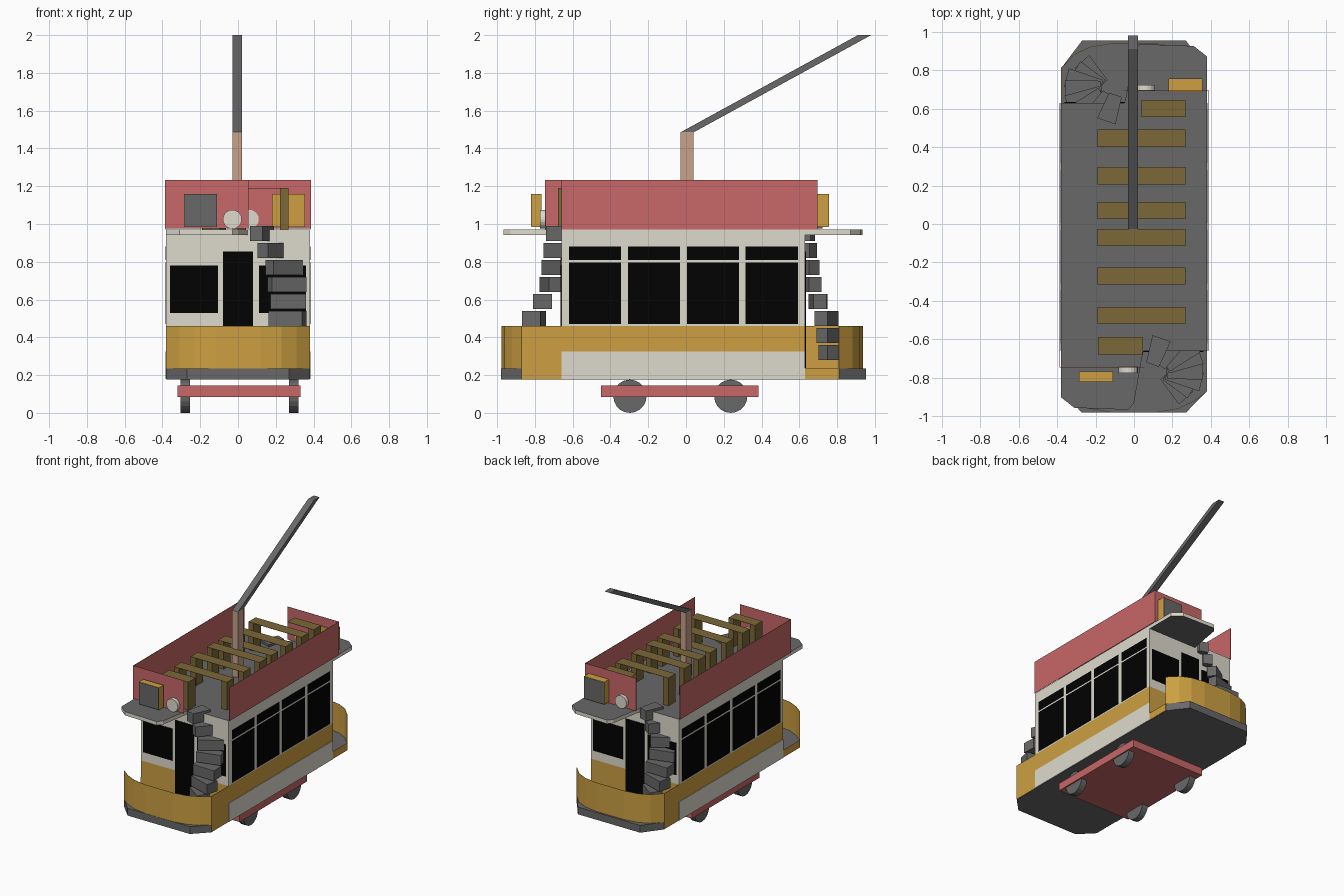
import bpy
import bmesh
from math import radians, cos, sin, pi
from mathutils import Matrix, Vector

cube = bpy.data.objects.get("Cube")
if cube:
    bpy.data.objects.remove(cube, do_unlink=True)


def material(name, rgb):
    m = bpy.data.materials.new(name)
    m.use_nodes = True
    m.diffuse_color = (*rgb, 1)
    m.node_tree.nodes["Principled BSDF"].inputs["Base Color"].default_value = (*rgb, 1)
    return m


GOLD = material("gold paint", (0.61, 0.35, 0.054))
RED = material("red paint", (0.58, 0.135, 0.135))
CREAM = material("cream paint", (0.73, 0.71, 0.61))
GREY = material("dark grey", (0.14, 0.14, 0.14))
BLACK = material("black glass", (0.0005, 0.0005, 0.0005))
WOOD = material("bench wood", (0.2, 0.14, 0.04))
MAST = material("mast brown", (0.57, 0.36, 0.26))


def finish(name, bm, *mats):
    bmesh.ops.recalc_face_normals(bm, faces=bm.faces)
    mesh = bpy.data.meshes.new(name)
    bm.to_mesh(mesh)
    bm.free()
    for m in mats:
        mesh.materials.append(m)
    obj = bpy.data.objects.new(name, mesh)
    bpy.context.collection.objects.link(obj)
    return obj


def prism(name, pts, z0, z1, side, cap=None, shear=0):
    """Extrude a plan outline from z0 to z1; caps may have their own colour."""
    bm = bmesh.new()
    low = [bm.verts.new((x, y, z0)) for x, y in pts]
    high = [bm.verts.new((x, y + shear, z1)) for x, y in pts]
    for ring in (low, high):
        bm.faces.new(ring).material_index = 1 if cap else 0
    n = len(pts)
    for i in range(n):
        j = (i + 1) % n
        bm.faces.new((low[i], low[j], high[j], high[i]))
    return finish(name, bm, side, *([cap] if cap else []))


def box(name, x, y, z, mat):
    (x0, x1), (y0, y1) = x, y
    return prism(name, [(x0, y0), (x1, y0), (x1, y1), (x0, y1)], z[0], z[1], mat)


def disc(name, radius, depth, center, axis, mat, sides=20):
    bm = bmesh.new()
    turn = Matrix.Rotation(pi / 2, 4, "Y" if axis == "X" else "X")
    bmesh.ops.create_cone(bm, cap_ends=True, segments=sides, radius1=radius, radius2=radius,
                          depth=depth, matrix=Matrix.Translation(center) @ turn)
    return finish(name, bm, mat)


W = 0.38            # half width
Y0, Y1 = -0.66, 0.63  # cabin ends

# Underframe
floor = [(-0.378, -0.87), (-0.27, -0.98), (0.27, -0.98), (0.378, -0.87),
         (0.378, 0.81), (0.27, 0.953), (-0.27, 0.953), (-0.378, 0.81)]
prism("platform_floor", floor, 0.178, 0.235, GREY)

# Cabin shell: gold below the waist, cream above, grey open deck on top
bm = bmesh.new()
rings = [[bm.verts.new((x, y, z)) for x, y in ((-W, Y0), (W, Y0), (W, Y1), (-W, Y1))]
         for z in (0.18, 0.46, 0.972)]
for band in range(2):
    for i in range(4):
        j = (i + 1) % 4
        a, b = rings[band], rings[band + 1]
        bm.faces.new((a[i], a[j], b[j], b[i])).material_index = band
bm.faces.new(rings[2]).material_index = 2
finish("cabin", bm, GOLD, CREAM, GREY)

# Side skirts and windows
for side, s in (("left", 1), ("right", -1)):
    plate = sorted((s * (W - 0.001), s * (W + 0.003)))
    box(f"{side}_skirt", plate, (Y0, Y1), (0.18, 0.325), CREAM)
    for i in range(4):
        y = -0.62 + i * 0.312
        for part, z in (("pane", (0.47, 0.795)), ("top_light", (0.81, 0.88))):
            box(f"{side}_{part}_{i + 1}", plate, (y, y + 0.277), z, BLACK)

# Truck and wheels
box("truck_frame", (-0.32, 0.33), (-0.45, 0.385), (0.085, 0.145), RED)
for x in (-0.28, 0.295):
    for y in (-0.297, 0.237):
        disc("wheel", 0.088, 0.05, (x, y, 0.088), "X", GREY)


def build_end(end, back):
    """One end of the car; the back is the front given a half turn."""
    def turn(pts, shift, dx=0):
        return [(dx - x, -shift - y) for x, y in pts] if back else pts

    def ebox(part, x, y, z, mat, shift=0.03, dx=0):
        (xa, ya), (xb, yb) = turn([(x[0], y[0]), (x[1], y[1])], shift, dx)
        return box(f"{end}_{part}", sorted((xa, xb)), sorted((ya, yb)), z, mat)

    # End wall door and windows
    wall = (Y0 - 0.004, Y0 + 0.001)
    ebox("door", (-0.08, 0.08), wall, (0.236, 0.855), BLACK)
    ebox("wall_window_a", (-0.36, -0.105), wall, (0.53, 0.78), BLACK)
    ebox("wall_window_b", (0.11, 0.36), wall, (0.53, 0.78), BLACK)

    # Curved sheet dash with one closed side and one open entrance
    corner = -0.85 if back else -0.87
    half = [(0.12, -0.978), (0.23, -0.96), (0.31, -0.922), (W, corner)]
    outer = [(-x, y) for x, y in reversed(half)] + half
    inner = [(x * 0.995, y + 0.002) for x, y in reversed(outer)]
    prism(f"{end}_dash", turn(outer + inner, 0.04), 0.235, 0.46, GOLD)
    ebox("dash_side", (W - 0.002, W), (corner, Y0), (0.18, 0.46), GOLD, 0.04)
    ebox("entrance_sill", (-W, -W + 0.002), (corner, Y0), (0.18, 0.237), GOLD, 0.04)

    # Canopy over the entrance half of the platform
    canopy = [(-W, Y0), (-W, -0.9), (-0.31, -0.955), (-0.03, -0.965),
              (0.0, -0.93), (0.04, -0.7), (0.05, Y0)]
    prism(f"{end}_canopy", turn(canopy, 0.03), 0.943, 0.972, CREAM, GREY)

    # Upper deck sheet panels, destination box and lamp
    up = 0.05
    ebox("end_panel", (-0.387, 0.055), (-0.746, -0.744), (0.975, 1.232), RED, up)
    ebox("deck_side_panel", (-0.387, -0.385), (-0.746, 0.61 if back else Y1),
         (0.97, 1.232), RED, up)
    ebox("destination_box", (-0.285, -0.11), (-0.818, -0.75 if back else -0.766),
         (0.985, 1.16), GOLD, 0.064, 0.07)
    ebox("destination_plate", (-0.283, -0.112), (-0.821, -0.816), (0.987, 1.158),
         GREY, 0.064, 0.07)
    (lx, ly), = turn([(-0.03, -0.757)], up, 0.03)
    disc(f"{end}_lamp", 0.05, 0.032, (lx, ly, 1.025), "Y", CREAM)

    # Spiral stair of wedge treads
    for i in range(8):
        a = radians(17 * i - 48)
        c = Vector((0.15 - 0.03 * max(0, i - 5), -0.77 if i < 4 else -0.75))
        out, across = Vector((cos(a), sin(a))), Vector((-sin(a), cos(a)))
        r = 0.18 if i < 2 else 0.165 if i == 7 else 0.207
        tread = [c + out * d + across * w for d, w in
                 ((0.02, -0.035), (r, -0.05), (r, 0.05), (0.02, 0.035))]
        z = 0.28 + 0.09 * i
        prism(f"{end}_stair_tread_{i + 1}", turn([tuple(p) for p in tread], 0.06),
              z, z + 0.08, GREY)


build_end("front", False)
build_end("back", True)


# Benches: a thin plank on broad legs
def bench(name, x0, x1, y, legs):
    ys = (y - 0.045, y + 0.045)
    box(name + "_plank", (x0, x1), ys, (1.188, 1.19), WOOD)
    for x in legs:
        box(name + "_leg", (x, x + 0.045), ys, (0.972, 1.188), WOOD)


for i, y in enumerate((-0.475, -0.27, -0.07, 0.07, 0.25, 0.445)):
    bench(f"bench_{i + 1}", -0.19, 0.268, y, (-0.19, 0.223))
bench("short_bench_front", -0.187, 0.043, -0.632, (-0.187, -0.002))
bench("short_bench_back", 0.038, 0.268, 0.6, (0.223,))

# Mast and slanted current pole
box("mast", (-0.029, 0.02), (-0.03, 0.04), (0.97, 1.487), MAST)
prism("current_pole", [(-0.03, -0.03), (0.02, -0.03), (0.02, 0.04), (-0.03, 0.04)],
      1.485, 2.0, GREY, shear=0.94)
